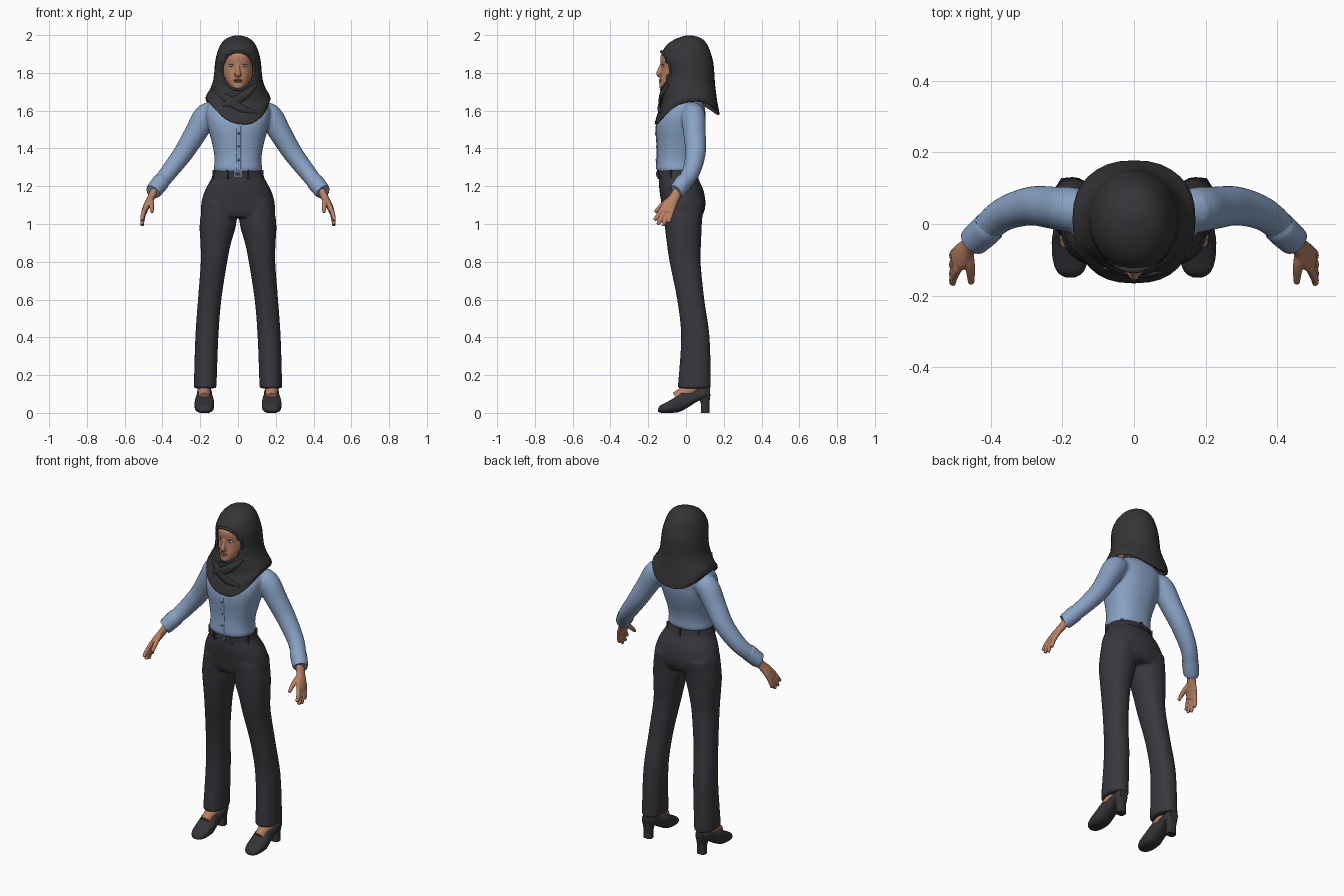
import bpy, bmesh, math
from mathutils import Vector

if "Cube" in bpy.data.objects:
    bpy.data.objects.remove(bpy.data.objects["Cube"])


def material(name, r, g, b):
    m = bpy.data.materials.new(name)
    m.use_nodes = True
    m.diffuse_color = (r, g, b, 1)
    bsdf = next(n for n in m.node_tree.nodes if n.type == 'BSDF_PRINCIPLED')
    bsdf.inputs["Base Color"].default_value = (r, g, b, 1)
    bsdf.inputs["Roughness"].default_value = 0.7
    return m


SKIN = material("warm skin", .48, .22, .125)
SCARF = material("charcoal scarf", .035, .035, .038)
BLOUSE = material("blue blouse", .25, .365, .56)
CLOTH = material("dark trousers", .04, .038, .046)
LEATHER = material("black leather", .035, .035, .04)
WHITE = material("eye white", .6, .6, .6)
IRIS = material("blue iris", .12, .25, .5)
LIPS = material("lip rose", .36, .13, .1)
METAL = material("buckle steel", .12, .17, .25)
BROW = material("brow brown", .07, .035, .025)

SEGS = 32
ANGLES = [2 * math.pi * i / SEGS for i in range(SEGS)]
made = []


def smooth_rows(rows, k=4):
    """Catmull-Rom interpolation of rows of numbers."""
    out = []
    for i in range(len(rows) - 1):
        quad = (rows[max(i - 1, 0)], rows[i], rows[i + 1], rows[min(i + 2, len(rows) - 1)])
        for j in range(k):
            t = j / k
            out.append([b + .5 * t * (c - a + t * (2*a - 5*b + 4*c - d + t * (3*(b - c) + d - a)))
                        for a, b, c, d in zip(*quad)])
    return out + [list(rows[-1])]


def spow(v, p):
    return math.copysign(abs(v) ** p, v)


def oval(cx, rx, yf, yb, z, n=2.0):
    """Horizontal superellipse from front yf to back yb; z may depend on the angle."""
    my, ry = (yf + yb) / 2, (yb - yf) / 2
    return [Vector((cx + rx * spow(math.cos(a), 2 / n), my + ry * spow(math.sin(a), 2 / n),
                    z(a) if callable(z) else z)) for a in ANGLES]


def loft(bm, rings, caps=(True, True), loop=False):
    vs = [[bm.verts.new(p) for p in ring] for ring in rings]
    pairs = list(zip(vs, vs[1:])) + ([(vs[-1], vs[0])] if loop else [])
    for a, b in pairs:
        for i in range(len(a)):
            j = (i + 1) % len(a)
            bm.faces.new((a[i], a[j], b[j], b[i]))
    for ring, cap in zip((vs[0], vs[-1]), caps):
        if cap and not loop:
            bm.faces.new(ring)


def stack(bm, rows, n=2.0, side=1):
    """Rows of z, centre x, half width, front y, back y."""
    loft(bm, [oval(side * cx, rx, yf, yb, z, n) for z, cx, rx, yf, yb in smooth_rows(rows)])


def tube(bm, rows, side=1, ref=(0, 1, 0), loop=False, k=4):
    """Rows of x, y, z, radius along ref, radius across it."""
    rows = rows if loop else smooth_rows(rows, k)
    pts = [Vector((side * r[0], r[1], r[2])) for r in rows]
    rings = []
    for i, (p, r) in enumerate(zip(pts, rows)):
        nxt = pts[(i + 1) % len(pts)] if loop else pts[min(i + 1, len(pts) - 1)]
        t = (nxt - pts[i - 1 if loop else max(i - 1, 0)]).normalized()
        u = Vector(ref)
        u = (u - t * u.dot(t)).normalized()
        v = t.cross(u)
        rings.append([p + u * r[3] * math.cos(a) + v * r[4] * math.sin(a) for a in ANGLES[::2]])
    loft(bm, rings, loop=loop)


def finish(name, bm, mat, voxel=0, relax=5):
    bmesh.ops.recalc_face_normals(bm, faces=bm.faces)
    me = bpy.data.meshes.new(name)
    bm.to_mesh(me)
    bm.free()
    me.materials.append(mat)
    ob = bpy.data.objects.new(name, me)
    bpy.context.collection.objects.link(ob)
    made.append(ob)
    if voxel:   # fuse overlapping volumes and soften the joins
        m = ob.modifiers.new("fuse", 'REMESH')
        m.mode, m.voxel_size, m.use_smooth_shade = 'VOXEL', voxel, True
        s = ob.modifiers.new("soften", 'SMOOTH')
        s.factor, s.iterations = .5, relax
    return ob


def ellipsoid(name, loc, scale, mat):
    bm = bmesh.new()
    bmesh.ops.create_uvsphere(bm, u_segments=16, v_segments=10, radius=1)
    for v in bm.verts:
        v.co = Vector([c * s + o for c, s, o in zip(v.co, scale, loc)])
    return finish(name, bm, mat)


def box(name, loc, size, mat, turn=0):
    bm = bmesh.new()
    bmesh.ops.create_cube(bm, size=1)
    for v in bm.verts:
        v.co = Vector([c * s for c, s in zip(v.co, size)])
    ob = finish(name, bm, mat)
    ob.location, ob.rotation_euler = loc, (0, 0, turn)


# Trousers
bm = bmesh.new()
stack(bm, [(1.28, 0, .122, -.141, .045), (1.23, 0, .147, -.144, .07), (1.18, 0, .174, -.141, .092),
           (1.12, 0, .193, -.132, .103), (1.07, 0, .196, -.124, .098), (1.035, 0, .19, -.11, .08)], 2.2)
for s in (1, -1):
    stack(bm, [(1.12, .095, .09, -.12, .095), (1.0, .106, .097, -.113, .084), (.9, .118, .081, -.102, .08),
               (.8, .127, .07, -.087, .077), (.6, .15, .062, -.047, .097), (.4, .165, .061, -.026, .125),
               (.13, .174, .06, -.044, .132)], 2.2, s)
finish("trousers", bm, CLOTH, .008)

# Belt, loops and buckle
bm = bmesh.new()
stack(bm, [(1.247, 0, .139, -.15, .064), (1.282, 0, .127, -.15, .052)], 2.2)
finish("belt", bm, LEATHER)
for a in (-115, -65, -20, 40, 90, 140, 200):
    r = math.radians(a)
    box("belt_loop", (.135 * math.cos(r), -.046 + .106 * math.sin(r), 1.262), (.012, .014, .046), CLOTH, r + math.pi / 2)
box("buckle", (0, -.152, 1.265), (.045, .009, .03), METAL)
box("buckle_centre", (0, -.155, 1.265), (.028, .007, .016), LEATHER)

# Blouse with sleeves
bm = bmesh.new()
torso = [(1.272, 0, .118, -.145, .045), (1.29, 0, .129, -.157, .054), (1.33, 0, .124, -.155, .055),
         (1.38, 0, .128, -.152, .063), (1.44, 0, .141, -.155, .082), (1.5, 0, .157, -.159, .097),
         (1.55, 0, .167, -.152, .102), (1.6, 0, .17, -.125, .102), (1.64, 0, .15, -.09, .092),
         (1.675, 0, .09, -.06, .07)]
stack(bm, torso, 2.3)
for s in (1, -1):
    tube(bm, [(.1, .03, 1.59, .05, .05), (.165, .038, 1.575, .064, .066), (.225, .045, 1.48, .06, .06),
              (.29, .05, 1.375, .055, .053), (.37, .024, 1.27, .047, .046), (.435, -.036, 1.188, .04, .04)], s)
finish("blouse", bm, BLOUSE, .008)
for s in (1, -1):
    bm = bmesh.new()
    tube(bm, [(.405, -.008, 1.226, .043, .043), (.41, -.013, 1.22, .046, .046), (.445, -.045, 1.176, .043, .043),
              (.45, -.05, 1.17, .038, .038)], s)
    finish("cuff", bm, BLOUSE)

# Button placket
bm = bmesh.new()
tube(bm, [(.004, r[3] + .001, r[0], .011, .004) for r in torso[1:7]], ref=(1, 0, 0))
finish("placket", bm, BLOUSE)
for z, y in ((1.34, -.157), (1.41, -.156), (1.48, -.161)):
    ellipsoid("button", (.004, y, z), (.006, .004, .006), METAL)

# Hands
for s in (1, -1):
    bm = bmesh.new()
    tube(bm, [(.435, -.037, 1.19, .026, .022), (.46, -.062, 1.14, .028, .02), (.482, -.088, 1.1, .038, .018),
              (.497, -.105, 1.062, .038, .015)], s)
    for y, z, ty, tz in ((-.133, 1.065, -.168, 1.02), (-.114, 1.06, -.15, .997),
                         (-.094, 1.06, -.122, .99), (-.076, 1.066, -.092, 1.008)):
        tube(bm, [(.49, y + .01, z + .025, .011, .011), (.505, (y + ty) / 2, (z + tz) / 2, .0115, .0115),
                  (.507, ty, tz, .009, .009)], s)
    tube(bm, [(.465, -.075, 1.135, .015, .015), (.458, -.12, 1.105, .014, .014),
              (.455, -.165, 1.062, .009, .009)], s, ref=(1, 0, 0))
    finish("hand", bm, SKIN, .0035, 3)

# Feet and heeled shoes
for s in (1, -1):
    bm = bmesh.new()
    tube(bm, [(.178, -.05, .075, .03, .036), (.178, -.005, .105, .034, .038), (.178, .04, .14, .036, .036),
              (.176, .05, .22, .035, .035)], s, ref=(1, 0, 0))
    finish("foot", bm, SKIN)
    bm = bmesh.new()
    rings = []
    for y, w, lo, hi in smooth_rows([(-.149, .014, .006, .02), (-.135, .036, .001, .04), (-.1, .049, 0, .058),
                                     (-.05, .052, .002, .088), (-.02, .048, .012, .112), (.02, .043, .035, .11),
                                     (.06, .04, .06, .122), (.1, .039, .075, .135), (.128, .026, .085, .137)]):
        rings.append([Vector((s * .178 + w * spow(math.cos(a), .75), y,
                              (lo + hi) / 2 + (hi - lo) / 2 * spow(math.sin(a), .75))) for a in ANGLES])
    loft(bm, rings)
    stack(bm, [(0, .178, .026, .078, .124), (.05, .178, .026, .078, .124), (.1, .178, .036, .06, .13)], 3, s)
    finish("heeled_shoe", bm, LEATHER)

# Head with nose
bm = bmesh.new()
stack(bm, [(1.708, 0, .022, -.122, -.06), (1.722, 0, .04, -.141, 0), (1.75, 0, .061, -.14, .05),
           (1.78, 0, .075, -.136, .08), (1.81, 0, .084, -.131, .095), (1.84, 0, .086, -.131, .1),
           (1.87, 0, .086, -.136, .1), (1.9, 0, .08, -.13, .09), (1.94, 0, .055, -.08, .06)], 2.15)
tube(bm, [(0, -.127, 1.85, .009, .008), (0, -.138, 1.82, .01, .01), (0, -.145, 1.795, .015, .013),
          (0, -.137, 1.782, .014, .008)], ref=(1, 0, 0))
finish("head", bm, SKIN, .004, 3)
for s in (1, -1):
    ellipsoid("nostril_wing", (s * .012, -.137, 1.79), (.008, .01, .008), SKIN)
    ellipsoid("eye", (s * .034, -.116, 1.838), (.016, .009, .0065), WHITE)
    ellipsoid("iris", (s * .034, -.122, 1.838), (.0075, .0045, .006), IRIS)
    bm = bmesh.new()
    tube(bm, [(.016, -.129, 1.857, .002, .003), (.034, -.124, 1.864, .003, .003), (.056, -.107, 1.857, .002, .002)],
         s, ref=(0, 0, 1))
    finish("eyebrow", bm, BROW)
    bm = bmesh.new()
    tube(bm, [(.017, -.126, 1.839, .0015, .002), (.034, -.125, 1.846, .002, .002), (.051, -.109, 1.839, .0015, .002)],
         s, ref=(0, 0, 1))
    finish("eyelash", bm, BROW)
ellipsoid("upper_lip", (0, -.134, 1.762), (.025, .01, .0055), LIPS)
ellipsoid("lower_lip", (0, -.134, 1.753), (.021, .01, .006), LIPS)

# Neck cover beneath the scarf
bm = bmesh.new()
stack(bm, [(1.8, 0, .055, -.06, .06), (1.72, 0, .055, -.06, .06), (1.64, 0, .09, -.07, .08)])
finish("neck_cover", bm, SCARF)

# Head scarf: rows of front z, side z, back z, half width, front y, back y, squareness
rows = [(1.998, 1.998, 1.998, .018, 0, .036, 2), (1.982, 1.982, 1.982, .062, -.05, .083, 2),
        (1.95, 1.95, 1.95, .092, -.1, .112, 2), (1.9, 1.9, 1.9, .112, -.13, .133, 2),
        (1.85, 1.85, 1.85, .122, -.132, .145, 2), (1.8, 1.8, 1.8, .126, -.126, .15, 2),
        (1.75, 1.75, 1.75, .134, -.128, .153, 2), (1.7, 1.71, 1.705, .151, -.13, .158, 2.1),
        (1.645, 1.685, 1.65, .167, -.127, .165, 2.3), (1.59, 1.665, 1.61, .172, -.148, .173, 2.4),
        (1.528, 1.648, 1.578, .165, -.166, .178, 2.4)]


def hem(zf, zs, zb):
    def z(a):
        k = math.sin(a - .18)   # slightly off-centre drape
        return zs + ((zf if k < 0 else zb) - zs) * k * k
    return z


bm = bmesh.new()
loft(bm, [oval(0, w, yf, yb, hem(zf, zs, zb), n) for zf, zs, zb, w, yf, yb, n in smooth_rows(rows, 5)], (True, False))
FX, FZ, CZ = .083, .1, 1.812


def opening(p):
    return math.hypot(p.x / FX, (p.z - CZ) / FZ)


hole = [f for f in bm.faces if f.calc_center_median().y < 0 and opening(f.calc_center_median()) < 1]
edge = {v for f in hole for v in f.verts}
bmesh.ops.delete(bm, geom=hole, context='FACES')
for v in edge:
    if v.is_valid:
        d = opening(v.co)
        v.co.x, v.co.z = v.co.x / d, CZ + (v.co.z - CZ) / d
scarf = finish("head_scarf", bm, SCARF)
sol = scarf.modifiers.new("thickness", 'SOLIDIFY')
sol.thickness, sol.offset = .007, -1

# Rolled rim and wrapped folds
bm = bmesh.new()
tube(bm, [(.085 * math.cos(a), -.081 - .048 * math.sin(a) ** 2, CZ + .101 * math.sin(a), .009, .007)
          for a in ANGLES], loop=True)
finish("scarf_rim", bm, SCARF)
for path in ([(-.125, -.06, 1.72), (-.06, -.122, 1.665), (.02, -.142, 1.61), (.1, -.125, 1.59)],
             [(.095, -.09, 1.735), (.045, -.128, 1.69), (-.03, -.135, 1.645), (-.11, -.11, 1.62)]):
    bm = bmesh.new()
    tube(bm, [(x, y, z, .009, .021 if 0 < i < 3 else .008) for i, (x, y, z) in enumerate(path)])
    finish("scarf_fold", bm, SCARF)

bpy.ops.object.select_all(action='DESELECT')
for ob in made:
    ob.select_set(True)
bpy.context.view_layer.objects.active = made[0]
bpy.ops.object.shade_smooth_by_angle(angle=math.radians(45))
